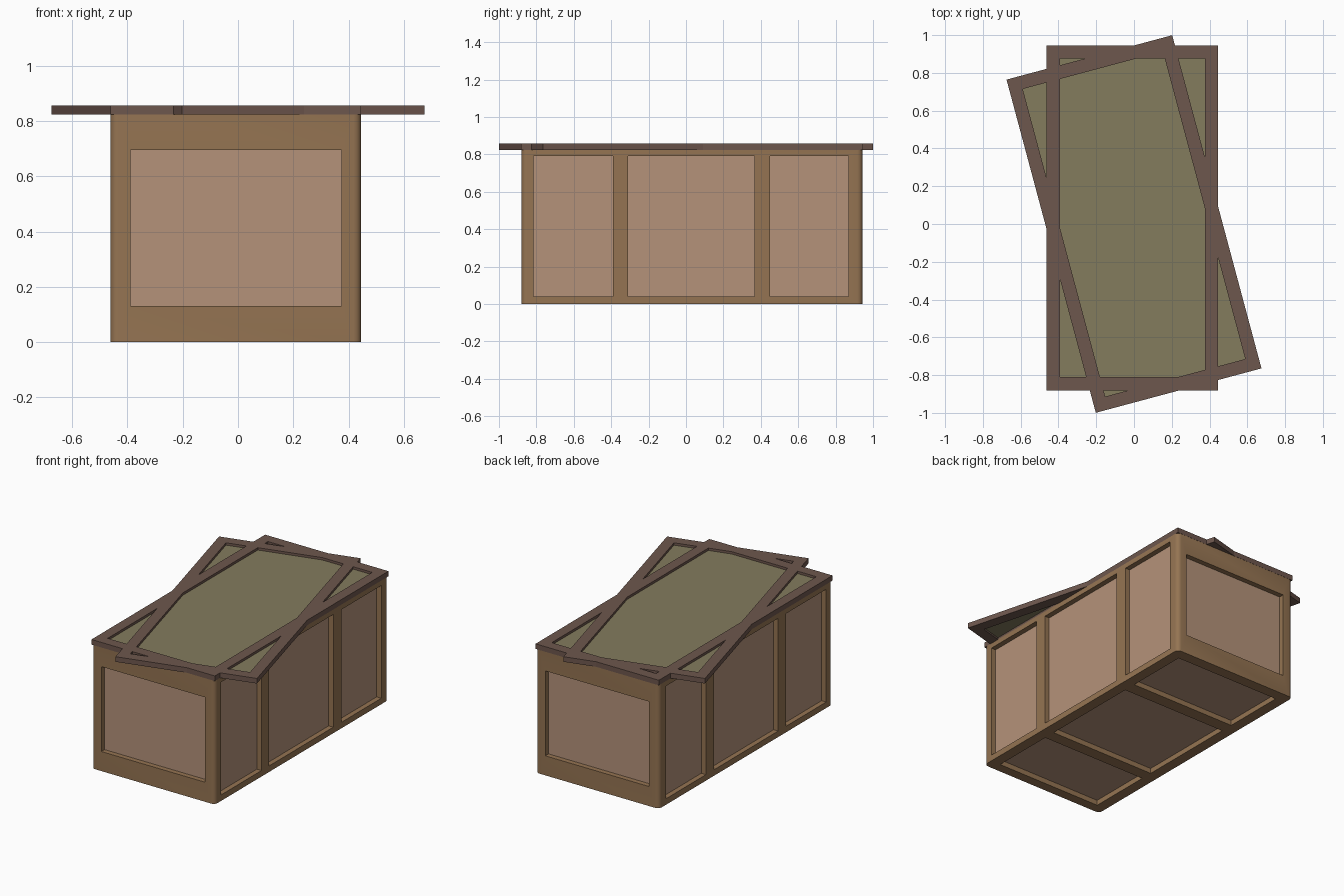
import bpy, bmesh, math
from mathutils import Vector

if "Cube" in bpy.data.objects:
    bpy.data.objects.remove(bpy.data.objects["Cube"])


def material(name, rgb):
    m = bpy.data.materials.new(name)
    m.diffuse_color = (*rgb, 1)
    m.use_nodes = True
    m.node_tree.nodes["Principled BSDF"].inputs["Base Color"].default_value = m.diffuse_color
    return m


WOOD = material("frame_wood", (0.30, 0.175, 0.085))
TAN = material("panel_tan", (0.46, 0.29, 0.195))
DARK = material("lid_wood", (0.155, 0.095, 0.075))
OLIVE = material("lid_panel", (0.23, 0.20, 0.11))


def add_object(name, bm, mat=None):
    bmesh.ops.recalc_face_normals(bm, faces=bm.faces)
    mesh = bpy.data.meshes.new(name)
    bm.to_mesh(mesh)
    bm.free()
    ob = bpy.data.objects.new(name, mesh)
    bpy.context.collection.objects.link(ob)
    if mat:
        mesh.materials.append(mat)
    return ob


def box(name, lo, hi, mat=None, corner=0):
    """Box between two corners, optionally with rounded upright edges."""
    lo, hi = Vector(lo), Vector(hi)
    bm = bmesh.new()
    bmesh.ops.create_cube(bm, size=1)
    for v in bm.verts:
        v.co = (lo + hi) / 2 + v.co * (hi - lo)
    if corner:
        upright = [e for e in bm.edges
                   if abs(e.verts[0].co.z - e.verts[1].co.z) > 1e-4]
        bmesh.ops.bevel(bm, geom=upright, offset=corner, segments=4,
                        profile=0.5, affect='EDGES')
    return add_object(name, bm, mat)


X0, X1, Y0, Y1, TOP = -0.462, 0.446, -0.88, 0.944, 0.823
DEPTH, THICK, OUT = 0.034, 0.004, 0.05
BAYS = [(-0.815, -0.39), (-0.31, 0.365), (0.45, 0.87)]

# Crate body with rounded upright corners
body = box("crate_body", (X0, Y0, 0), (X1, Y1, TOP), WOOD, corner=0.028)

# Recesses: name, axis, outer face, inward direction, range on the other two axes
recesses = [
    ("front_panel", 1, Y0, 1, (-0.39, 0.375), (0.13, 0.695)),
    ("back_panel", 1, Y1, -1, (-0.39, 0.375), (0.13, 0.695)),
]
for i, bay in enumerate(BAYS, 1):
    recesses += [
        (f"left_panel_{i}", 0, X0, 1, bay, (0.04, 0.79)),
        (f"right_panel_{i}", 0, X1, -1, bay, (0.04, 0.79)),
        (f"bottom_panel_{i}", 2, 0, 1, (X0 + 0.07, X1 - 0.07), bay),
    ]


def slab(name, axis, a, b, u, v, mat=None):
    lo, hi = [u[0], v[0]], [u[1], v[1]]
    lo.insert(axis, min(a, b))
    hi.insert(axis, max(a, b))
    return box(name, lo, hi, mat)


# Cut each recess and lay a panel on its floor
cutters = []
for name, axis, face, d, u, v in recesses:
    floor = face + d * DEPTH
    back = floor + d * THICK
    cutter = slab(name + "_cutter", axis, face - d * OUT, back, u, v)
    cutter.hide_render = True
    cutters.append(cutter)
    mod = body.modifiers.new(name, 'BOOLEAN')
    mod.operation, mod.solver, mod.object = 'DIFFERENCE', 'EXACT', cutter
    slab(name, axis, floor, back, u, v, TAN)

bpy.context.view_layer.objects.active = body
body.select_set(True)
for mod in list(body.modifiers):
    bpy.ops.object.modifier_apply(modifier=mod.name)
for c in cutters:
    bpy.data.objects.remove(c)
bpy.ops.object.shade_smooth_by_angle(angle=math.radians(35))
body.select_set(False)


def lid(name, centre, angle, width=0.908, length=1.826, rail=0.07, height=0.034):
    """Rectangular frame with a thin panel set halfway down."""
    bm = bmesh.new()
    loops = []
    for inset, z in ((0, 0), (0, height), (rail, height), (rail, 0)):
        w, l = width / 2 - inset, length / 2 - inset
        loops.append([bm.verts.new((sx * w, sy * l, z))
                      for sx, sy in ((-1, -1), (1, -1), (1, 1), (-1, 1))])
    for k in range(4):
        a, b = loops[k], loops[(k + 1) % 4]
        for i in range(4):
            j = (i + 1) % 4
            bm.faces.new((a[i], a[j], b[j], b[i]))
    frame = add_object(name + "_frame", bm, DARK)
    w, l = width / 2 - rail, length / 2 - rail
    panel = box(name + "_panel", (-w, -l, 0.012), (w, l, 0.018), OLIVE)
    for ob in (frame, panel):
        ob.location = (*centre, TOP)
        ob.rotation_euler.z = angle


# Fixed top and the loose lid turned askew on it
lid("fixed_top", ((X0 + X1) / 2, (Y0 + Y1) / 2), 0)
lid("askew_lid", (0, 0), math.radians(15))
